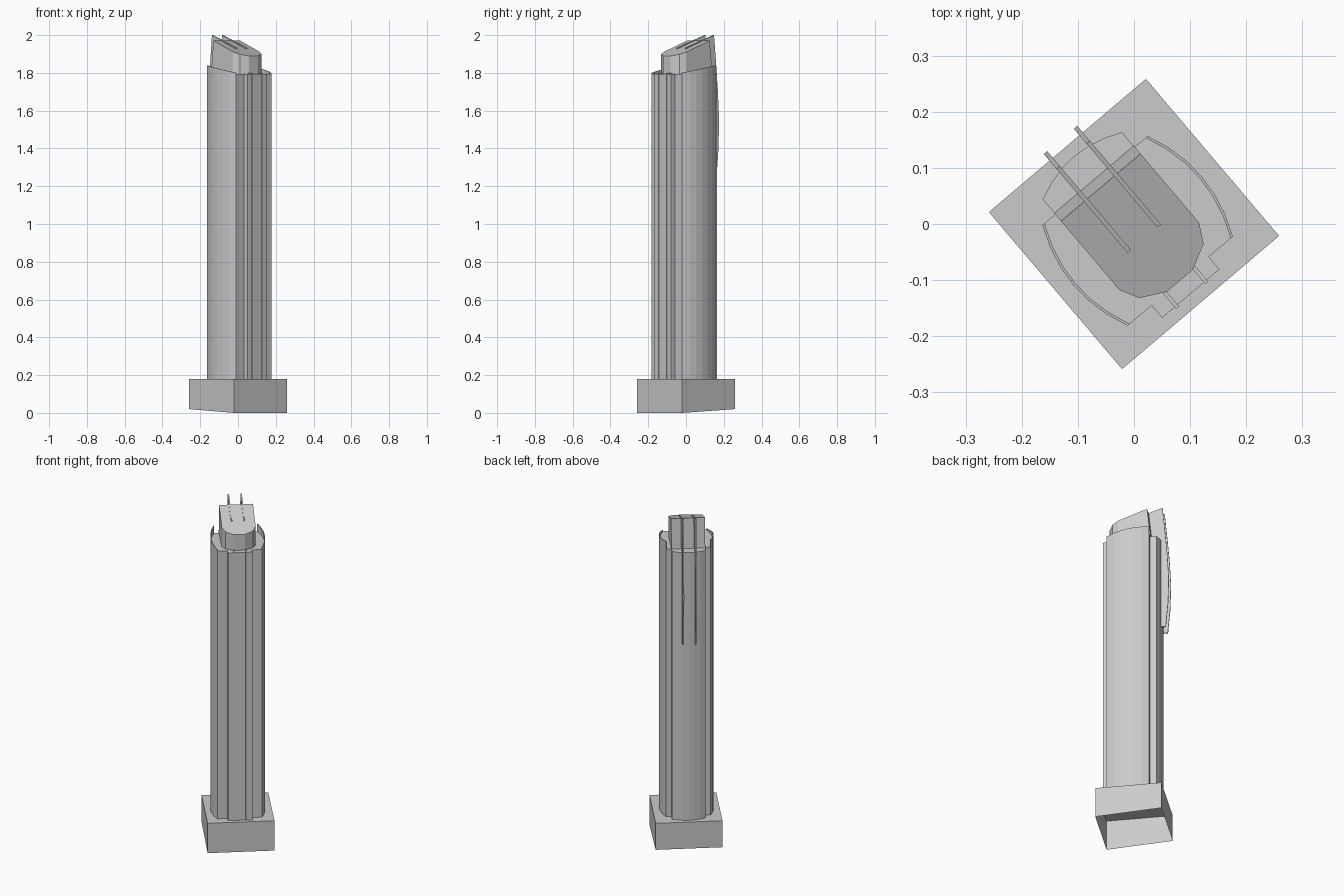
import bpy, bmesh, math
from mathutils import Matrix

if "Cube" in bpy.data.objects:
    bpy.data.objects.remove(bpy.data.objects["Cube"])

ROT = Matrix.Rotation(math.radians(40.3), 4, 'Z')   # plan is turned on the site
CX = -0.003                                         # tower axis offset in local X
BASE_TOP = 0.18


def finish(name, bm, offset=CX):
    bmesh.ops.recalc_face_normals(bm, faces=bm.faces[:])
    bm.transform(ROT @ Matrix.Translation((offset, 0, 0)))
    me = bpy.data.meshes.new(name)
    bm.to_mesh(me)
    bm.free()
    ob = bpy.data.objects.new(name, me)
    bpy.context.collection.objects.link(ob)
    return ob


def prism(name, outline, low, high, offset=CX, bottom=True):
    """Extrude a plan outline between two height functions of local Y."""
    bm = bmesh.new()
    lo = [bm.verts.new((x, y, low(y))) for x, y in outline]
    hi = [bm.verts.new((x, y, high(y))) for x, y in outline]
    n = len(outline)
    for i in range(n):
        j = (i + 1) % n
        bm.faces.new((lo[i], lo[j], hi[j], hi[i]))
    bm.faces.new(hi)
    if bottom:
        bm.faces.new(lo[::-1])
    return finish(name, bm, offset)


def plate(name, profile, x, thick):
    """Upright plate from a (Y, z) profile."""
    bm = bmesh.new()
    a = [bm.verts.new((x - thick / 2, y, z)) for y, z in profile]
    b = [bm.verts.new((x + thick / 2, y, z)) for y, z in profile]
    n = len(profile)
    for i in range(n):
        j = (i + 1) % n
        bm.faces.new((a[i], a[j], b[j], b[i]))
    bm.faces.new(a[::-1])
    bm.faces.new(b)
    return finish(name, bm)


def bulge(t0, t1, edge, rise, n=6):
    """Shallow arc: list of (t, edge + height)."""
    return [(t0 + (t1 - t0) * i / n,
             edge + rise * (1 - (2 * i / n - 1) ** 2)) for i in range(n + 1)]


def flat(z):
    return lambda y: z


# Podium: open underneath, ground edge rises toward the back
h = 0.1835
prism("podium", [(-h, -h), (h, -h), (h, h), (-h, h)],
      lambda y: 0.01 + 0.01 * y / h, flat(BASE_TOP), 0, bottom=False)

# Main shaft: half plan, mirrored
side = [(e, y) for y, e in bulge(-0.131, 0.104, 0.119, 0.027)]
right = [(0.067, -0.160), (0.067, -0.131)] + side + [(0.0925, 0.104)]
back = bulge(0.0925, -0.0925, 0.139, 0.022)
left = [(-x, y) for x, y in reversed(right)]
prism("tower_shaft", right + back + left, flat(BASE_TOP), flat(1.795))


# Thin curved side shells with a sloping top edge
def shell_top(y):
    t = (y + 0.131) / 0.235
    return 1.80 + 0.05 * t - 0.01 * t * t


for s, label in ((1, "right"), (-1, "left")):
    inner = [(s * (x - 0.001), y) for x, y in side]
    outer = [(s * (x + 0.004), y) for x, y in side]
    prism("side_shell_" + label, inner + outer[::-1], flat(BASE_TOP), shell_top)

    # Slim front mullions
    plate("front_mullion_" + label,
          [(-0.164, BASE_TOP), (-0.128, BASE_TOP), (-0.128, 1.80), (-0.164, 1.80)],
          s * 0.034, 0.007)

    # Curved back fins that run over the crown roof
    plate("crown_fin_" + label,
          [(-0.032, 1.933), (0.164, 2.0), (0.180, 1.83), (0.191, 1.70),
           (0.199, 1.55), (0.195, 1.40), (0.182, 1.25), (0.150, 1.25),
           (0.150, 1.79), (0.05, 1.79), (-0.032, 1.90)],
          s * 0.035, 0.008)

# Crown: rounded front, sloping roof, back wall leaning inward
half = [(0.03, -0.130), (0.075, -0.107), (0.093, -0.073), (0.093, 0.107)]
crown = prism("crown", half + [(-x, y) for x, y in reversed(half)],
              flat(1.79), lambda y: 1.938 + 0.37 * min(y, 0.088))
inv = ROT.inverted()
for v in crown.data.vertices:
    p = inv @ v.co
    if p.z > 1.95 and p.y > 0.1:
        p.y = 0.088
        v.co = ROT @ p
